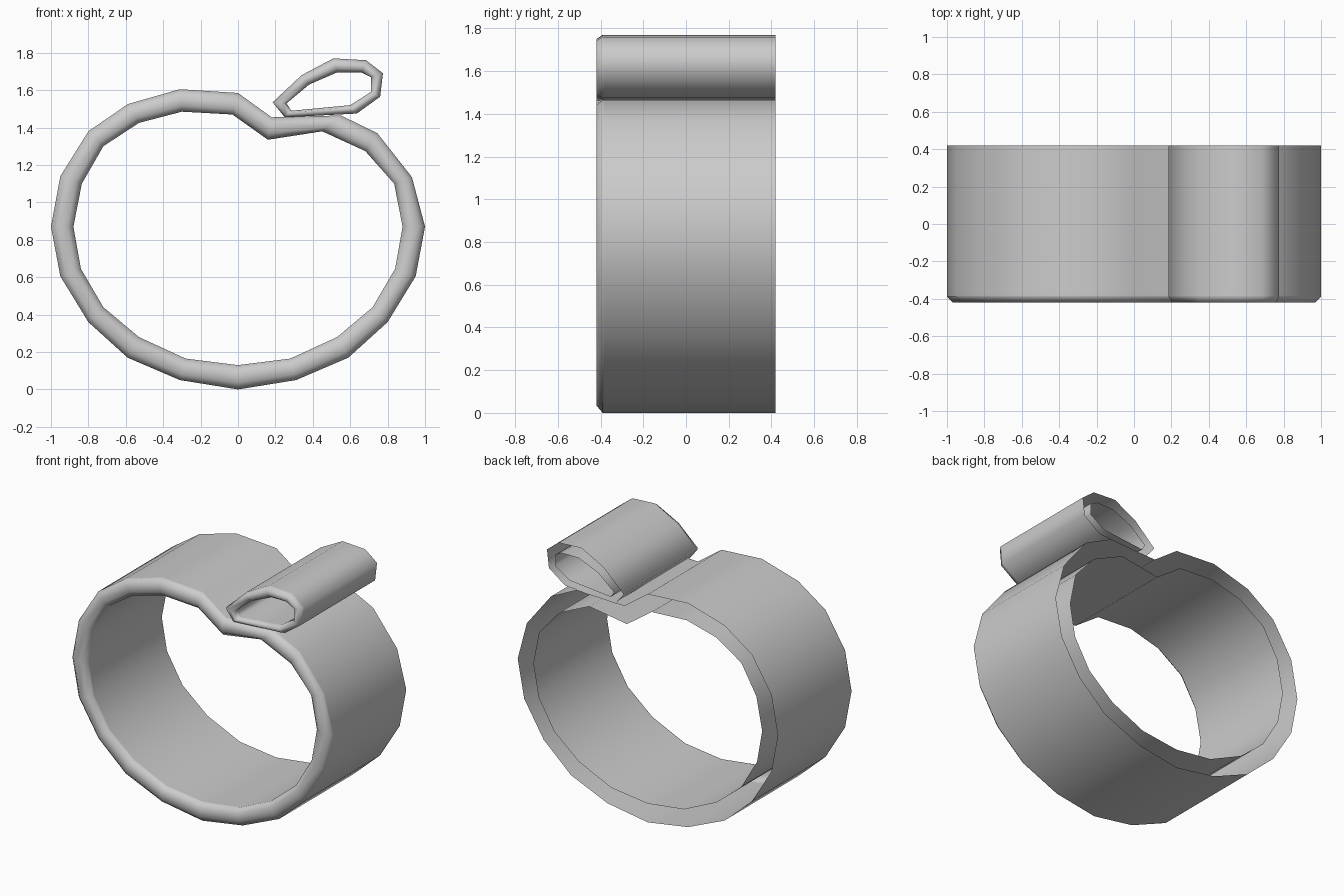
import bpy, bmesh

if "Cube" in bpy.data.objects:
    bpy.data.objects.remove(bpy.data.objects["Cube"])

BACK, FRONT, BEVEL = 0.42, -0.42, 0.03


def hollow_band(name, outer, inner):
    """Hollow wall with a rounded front rim, open at the back."""
    # cross-section: (blend from outer to inner outline, y)
    section = [(0, BACK), (0, FRONT + BEVEL + 0.008), (0, FRONT + BEVEL),
               (0.27, FRONT), (0.73, FRONT),
               (1, FRONT + BEVEL), (1, FRONT + BEVEL + 0.008), (1, BACK)]
    bm = bmesh.new()
    rings = [[bm.verts.new((a[0] + (b[0] - a[0]) * t, y, a[1] + (b[1] - a[1]) * t))
              for a, b in zip(outer, inner)] for t, y in section]
    n = len(outer)
    for r, s in zip(rings, rings[1:]):
        for i in range(n):
            j = (i + 1) % n
            bm.faces.new((r[i], s[i], s[j], r[j])).smooth = True
    mesh = bpy.data.meshes.new(name)
    bm.to_mesh(mesh)
    bm.free()
    obj = bpy.data.objects.new(name, mesh)
    bpy.context.collection.objects.link(obj)
    return obj


def mirrored(points):
    return [(-x, z) for x, z in reversed(points)]


# apple body: symmetric lower bowl plus an uneven top with a notch
low_out = [(-0.31, 0.05), (-0.59, 0.17), (-0.80, 0.36), (-0.95, 0.605), (-1.0, 0.87)]
low_in = [(-0.28, 0.165), (-0.53, 0.28), (-0.72, 0.44), (-0.84, 0.645), (-0.88, 0.87)]
top_out = [(-0.95, 1.14), (-0.80, 1.38), (-0.59, 1.525), (-0.31, 1.605), (0, 1.585),
           (0.18, 1.455), (0.55, 1.465), (0.745, 1.37), (0.93, 1.135)]
top_in = [(-0.835, 1.10), (-0.72, 1.30), (-0.53, 1.425), (-0.30, 1.485), (-0.03, 1.47),
          (0.16, 1.335), (0.45, 1.38), (0.68, 1.275), (0.835, 1.10)]
hollow_band("apple_outline",
            [(0, 0)] + low_out + top_out + mirrored(low_out),
            [(0, 0.13)] + low_in + top_in + mirrored(low_in))

# leaf resting on the top right
hollow_band("leaf_outline",
            [(0.25, 1.455), (0.185, 1.535), (0.34, 1.68), (0.51, 1.77),
             (0.685, 1.76), (0.775, 1.69), (0.76, 1.565), (0.635, 1.475)],
            [(0.285, 1.49), (0.26, 1.53), (0.38, 1.63), (0.53, 1.695),
             (0.66, 1.695), (0.71, 1.67), (0.71, 1.59), (0.60, 1.52)])
